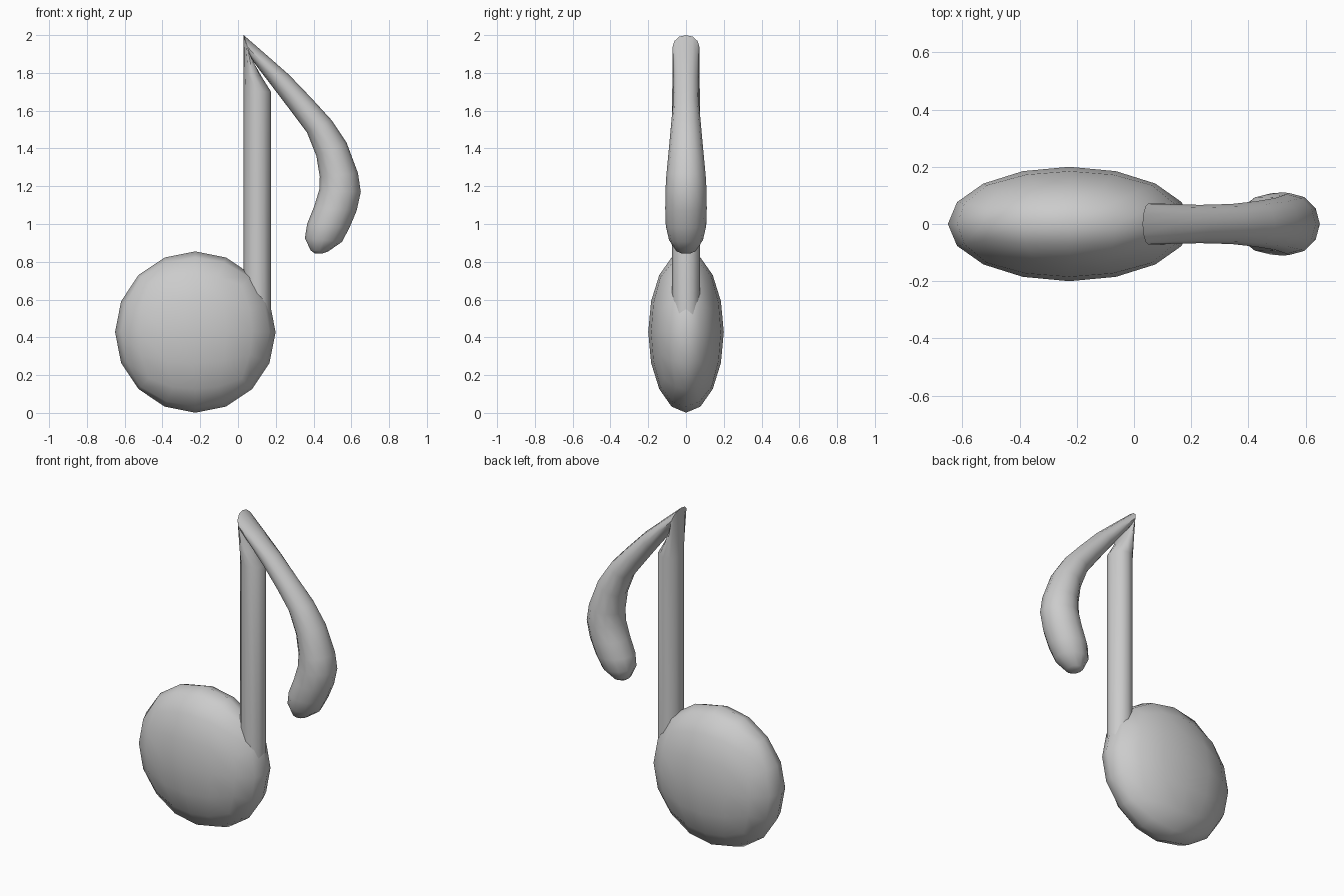
import bpy, bmesh, math
from mathutils import Vector

if "Cube" in bpy.data.objects:
    bpy.data.objects.remove(bpy.data.objects["Cube"])

SIDES = 12


def finish(bm, name):
    bmesh.ops.recalc_face_normals(bm, faces=bm.faces[:])
    mesh = bpy.data.meshes.new(name)
    bm.to_mesh(mesh)
    bm.free()
    obj = bpy.data.objects.new(name, mesh)
    bpy.context.collection.objects.link(obj)
    bpy.ops.object.select_all(action='DESELECT')
    obj.select_set(True)
    bpy.context.view_layer.objects.active = obj
    bpy.ops.object.shade_smooth_by_angle(angle=math.radians(55))
    return obj


def tube(name, sections):
    """Loft elliptical rings; each is (outer x, z, inner x, z, half depth in y)."""
    bm = bmesh.new()
    rings = []
    for ox, oz, ix, iz, depth in sections:
        a, b = Vector((ox, 0, oz)), Vector((ix, 0, iz))
        mid, half = (a + b) / 2, (a - b) / 2
        ring = []
        for i in range(SIDES):
            t = math.tau * i / SIDES
            ring.append(bm.verts.new(mid + half * math.cos(t) + Vector((0, depth * math.sin(t), 0))))
        rings.append(ring)
    for r, s in zip(rings, rings[1:]):
        for i in range(SIDES):
            j = (i + 1) % SIDES
            bm.faces.new((r[i], r[j], s[j], s[i]))
    bm.faces.new(rings[0])
    bm.faces.new(rings[-1])
    return finish(bm, name)


# Note head: flattened ball made from an evenly divided cube
bm = bmesh.new()
bmesh.ops.create_cube(bm, size=2)
bmesh.ops.subdivide_edges(bm, edges=bm.edges[:], cuts=3, use_grid_fill=True)
for v in bm.verts:
    p = Vector([math.tan(c * math.pi / 4) for c in v.co]).normalized()
    v.co = Vector((p.x * 0.425 - 0.226, p.y * 0.2, p.z * 0.427 + 0.428))
finish(bm, "note_head")

# Stem and flag: one continuous tube, folded sharply at the pinched tip
tube("stem_and_flag", [
    (0.03, 0.45, 0.175, 0.45, 0.073),
    (0.03, 1.70, 0.175, 1.70, 0.073),
    (0.03, 1.80, 0.125, 1.78, 0.072),
    (0.03, 2.00, 0.07, 1.875, 0.071),
    (0.145, 1.90, 0.118, 1.81, 0.069),
    (0.27, 1.79, 0.195, 1.71, 0.067),
    (0.39, 1.665, 0.29, 1.585, 0.070),
    (0.495, 1.55, 0.365, 1.485, 0.080),
    (0.575, 1.43, 0.415, 1.36, 0.091),
    (0.635, 1.27, 0.433, 1.25, 0.104),
    (0.65, 1.17, 0.43, 1.18, 0.109),
    (0.628, 1.07, 0.402, 1.09, 0.110),
    (0.59, 0.98, 0.366, 1.00, 0.107),
    (0.55, 0.905, 0.354, 0.925, 0.090),
    (0.475, 0.853, 0.385, 0.86, 0.052),
    (0.45, 0.845, 0.405, 0.845, 0.025),
])
